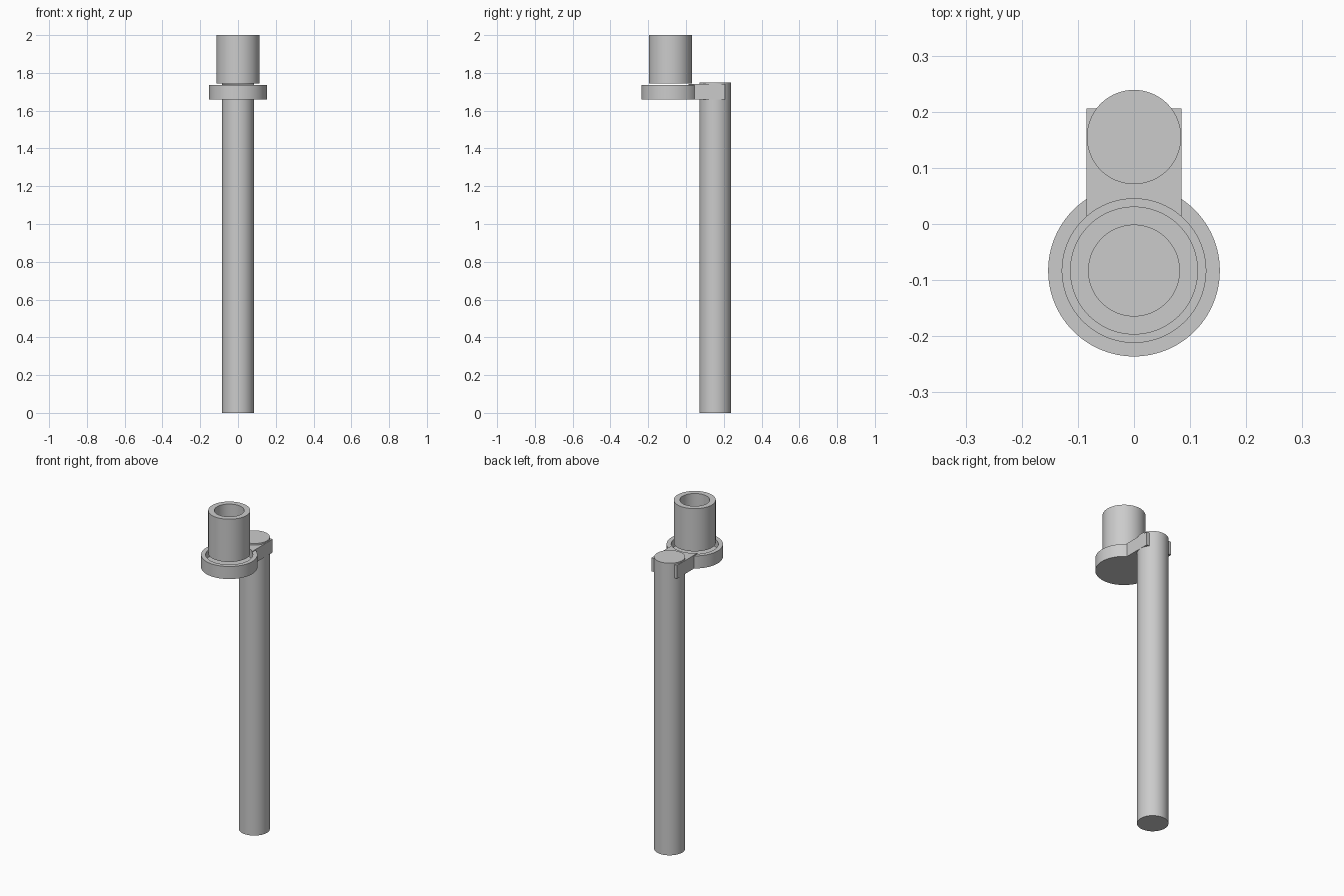
import bpy
import bmesh
import math
from mathutils import Matrix

if "Cube" in bpy.data.objects:
    bpy.data.objects.remove(bpy.data.objects["Cube"], do_unlink=True)

grey = bpy.data.materials.new("light_grey")
grey.use_nodes = True
COLOR = (0.6, 0.6, 0.6, 1)
grey.diffuse_color = COLOR
grey.node_tree.nodes["Principled BSDF"].inputs["Base Color"].default_value = COLOR

POST_Y, CUP_Y = 0.155, -0.083


def add_object(name, bm):
    bmesh.ops.recalc_face_normals(bm, faces=bm.faces)
    mesh = bpy.data.meshes.new(name)
    bm.to_mesh(mesh)
    bm.free()
    obj = bpy.data.objects.new(name, mesh)
    bpy.context.collection.objects.link(obj)
    mesh.materials.append(grey)
    bpy.ops.object.select_all(action='DESELECT')
    obj.select_set(True)
    bpy.context.view_layer.objects.active = obj
    bpy.ops.object.shade_smooth_by_angle(angle=math.radians(30))
    return obj


def lathe(name, profile, y, closed=False, sides=96):
    """Revolve an (r, z) profile round a vertical axis at the given y."""
    bm = bmesh.new()
    verts = [bm.verts.new((r, 0, z)) for r, z in profile]
    edges = [bm.edges.new(pair) for pair in zip(verts, verts[1:])]
    if closed:
        edges.append(bm.edges.new((verts[-1], verts[0])))
    bmesh.ops.spin(bm, geom=verts + edges, cent=(0, 0, 0), axis=(0, 0, 1),
                   angle=math.tau, steps=sides)
    bmesh.ops.remove_doubles(bm, verts=bm.verts, dist=1e-5)
    bmesh.ops.translate(bm, verts=bm.verts, vec=(0, y, 0))
    return add_object(name, bm)


# Tall round post
lathe("post", [(0, 0), (0.084, 0), (0.084, 1.75), (0, 1.75)], POST_Y)

# Shallow round cup with a raised rim
lathe("cup", [(0, 1.66), (0.153, 1.66), (0.153, 1.735), (0.128, 1.735),
              (0.128, 1.69), (0, 1.69)], CUP_Y)

# Open tube held just above the cup
lathe("tube", [(0.114, 1.744), (0.114, 2), (0.081, 2), (0.081, 1.744)],
      CUP_Y, closed=True)

# Arm joining cup and post, its front end hollowed to follow the cup's recess
half, back = 0.085, 0.206
reach = math.asin(half / 0.128)
outline = [(half, back), (-half, back)]
for i in range(17):
    a = -reach + 2 * reach * i / 16
    outline.append((0.128 * math.sin(a), CUP_Y + 0.128 * math.cos(a)))
bm = bmesh.new()
base = bm.faces.new([bm.verts.new((x, y, 1.66)) for x, y in outline])
top = bmesh.ops.extrude_face_region(bm, geom=[base])["geom"]
bmesh.ops.translate(bm, vec=(0, 0, 0.08),
                    verts=[v for v in top if isinstance(v, bmesh.types.BMVert)])
add_object("arm", bm)
